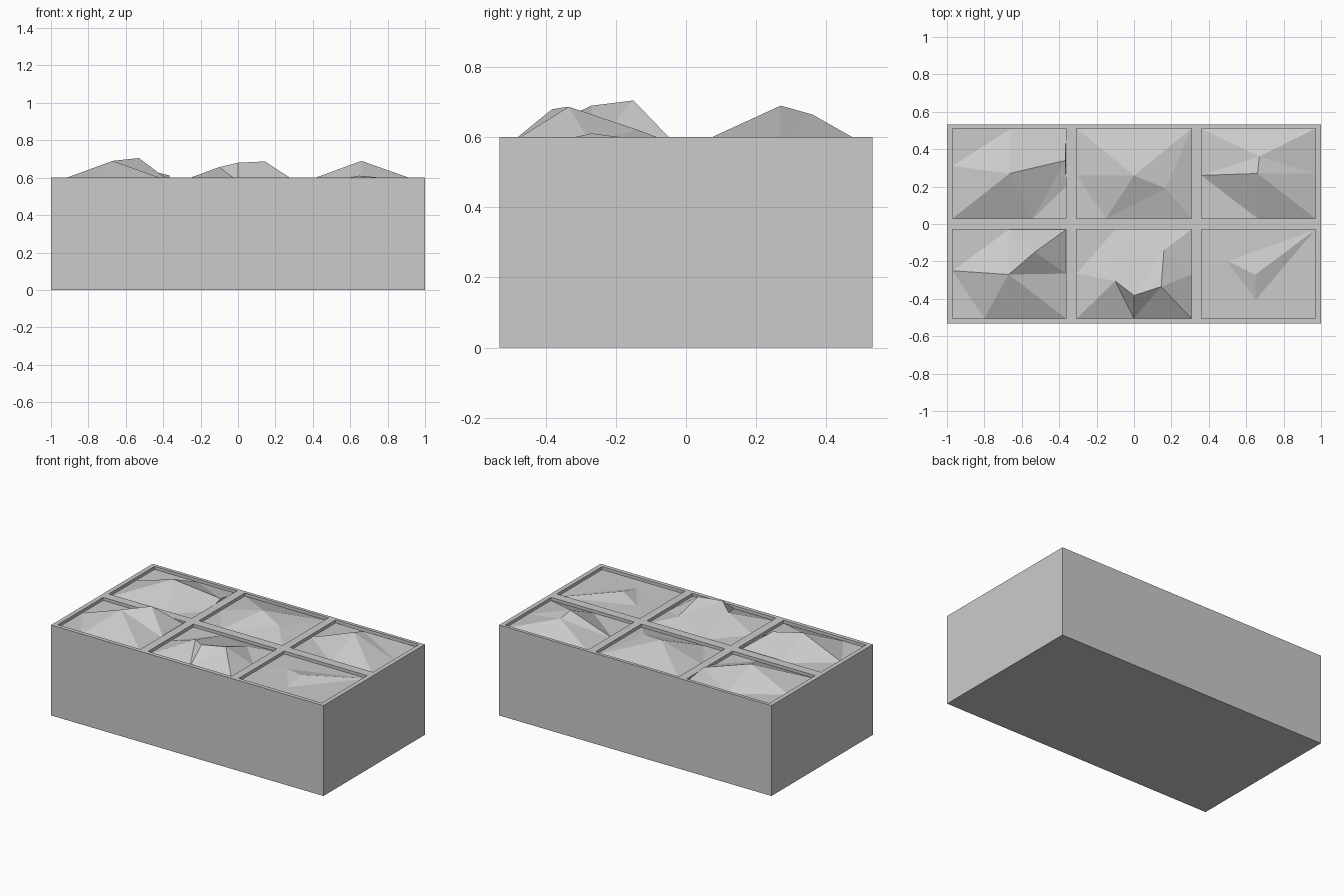
import bpy
import bmesh
from mathutils import Vector
from mathutils.geometry import delaunay_2d_cdt

cube = bpy.data.objects.get("Cube")
if cube:
    bpy.data.objects.remove(cube, do_unlink=True)

grey = bpy.data.materials.new("plain grey")
grey.use_nodes = True
COLOUR = (0.6, 0.6, 0.6, 1)
grey.diffuse_color = COLOUR
grey.node_tree.nodes["Principled BSDF"].inputs["Base Color"].default_value = COLOUR

RIM, BED = 0.6, 0.58
COLUMNS = {"left": (-0.97, -0.363), "middle": (-0.307, 0.307), "right": (0.36, 0.97)}
ROWS = {"back": (0.03, 0.51), "front": (-0.505, -0.03)}


def finish(bm, name):
    bmesh.ops.recalc_face_normals(bm, faces=bm.faces)
    mesh = bpy.data.meshes.new(name)
    bm.to_mesh(mesh)
    bm.free()
    mesh.materials.append(grey)
    obj = bpy.data.objects.new(name, mesh)
    bpy.context.collection.objects.link(obj)
    return obj


# Display case: a box with six trays sunk into its top
bm = bmesh.new()
bmesh.ops.create_cube(bm, size=1)
bmesh.ops.scale(bm, vec=(2, 1.064, RIM), verts=bm.verts)
bmesh.ops.translate(bm, vec=(0, 0, RIM / 2), verts=bm.verts)
case = finish(bm, "display_case")

bm = bmesh.new()
for x0, x1 in COLUMNS.values():
    for y0, y1 in ROWS.values():
        new = bmesh.ops.create_cube(bm, size=1)["verts"]
        bmesh.ops.scale(bm, vec=(x1 - x0, y1 - y0, 0.1), verts=new)
        bmesh.ops.translate(bm, vec=((x0 + x1) / 2, (y0 + y1) / 2, BED + 0.04), verts=new)
cutter = finish(bm, "tray_cutter")
cutter.hide_render = True
cutter.hide_set(True)
cut = case.modifiers.new("trays", "BOOLEAN")
cut.object = cutter
cut.operation = "DIFFERENCE"
cut.solver = "EXACT"


def heap(column, row, edge_points, peaks, ridges=()):
    """Faceted mound filling one tray; ridges join peaks and rim points by index."""
    (x0, x1), (y0, y1) = COLUMNS[column], ROWS[row]
    left, top, right, bottom = edge_points
    # rim order: corner, side point, corner, side point ...
    rim = [(x0, y0), (x0, left), (x0, y1), (top, y1),
           (x1, y1), (x1, right), (x1, y0), (bottom, y0)]
    points = [(x, y, BED) for x, y in rim] + list(peaks)
    count = len(rim)
    edges = [(i, (i + 1) % count) for i in range(count)] + list(ridges)
    flat, _, faces, origin, _, _ = delaunay_2d_cdt(
        [Vector(p[:2]) for p in points], edges, [], 1, 1e-5)
    bm = bmesh.new()
    verts = [bm.verts.new((v.x, v.y, points[o[0]][2] if o else BED))
             for v, o in zip(flat, origin)]
    for face in faces:
        bm.faces.new([verts[i] for i in face])
    return finish_heap(bm, f"{row}_{column}_heap")


def finish_heap(bm, name):
    # A short skirt closes the mound against its tray
    border = [e for e in bm.edges if e.is_boundary]
    skirt = bmesh.ops.extrude_edge_only(bm, edges=border)["geom"]
    for v in skirt:
        if isinstance(v, bmesh.types.BMVert):
            v.co.z = BED - 0.01
    return finish(bm, name)


# Peaks are indexed from 8, after the eight rim points
heap("left", "back", (0.31, -0.66, 0.2, -0.54),
     [(-0.665, 0.27, 0.688), (-0.367, 0.34, 0.612)],
     [(8, 9), (8, 7), (8, 1), (8, 3), (8, 0), (9, 7), (9, 3)])
heap("left", "front", (-0.25, -0.67, -0.265, -0.8),
     [(-0.67, -0.27, 0.69), (-0.53, -0.15, 0.705)],
     [(8, 9), (9, 4), (8, 5), (9, 5), (9, 3), (8, 3), (8, 6), (8, 7)])
heap("middle", "back", (0.26, 0, 0.26, -0.15),
     [(0, 0.26, 0.665), (0.17, 0.19, 0.63)],
     [(8, 9), (8, 1), (8, 3), (8, 4), (8, 7), (9, 4), (9, 6)])
heap("middle", "front", (-0.265, -0.1, -0.27, 0),
     [(-0.1, -0.305, 0.657), (0, -0.382, 0.68), (0.145, -0.335, 0.687), (0.16, -0.14, 0.622)],
     [(8, 1), (8, 9), (9, 10), (10, 11), (9, 7), (10, 6), (9, 3), (10, 5), (11, 4)])
heap("right", "back", (0.26, 0.66, 0.27, 0.66),
     [(0.66, 0.27, 0.69), (0.67, 0.36, 0.665)],
     [(8, 9), (8, 1), (8, 7), (8, 5), (9, 4), (9, 2), (9, 5)])
heap("right", "front", (-0.265, 0.66, -0.265, 0.66),
     [(0.65, -0.27, 0.611), (0.5, -0.2, 0.583), (0.65, -0.405, BED)],
     [(8, 4), (8, 9), (8, 10), (9, 10), (9, 4), (10, 4)])
